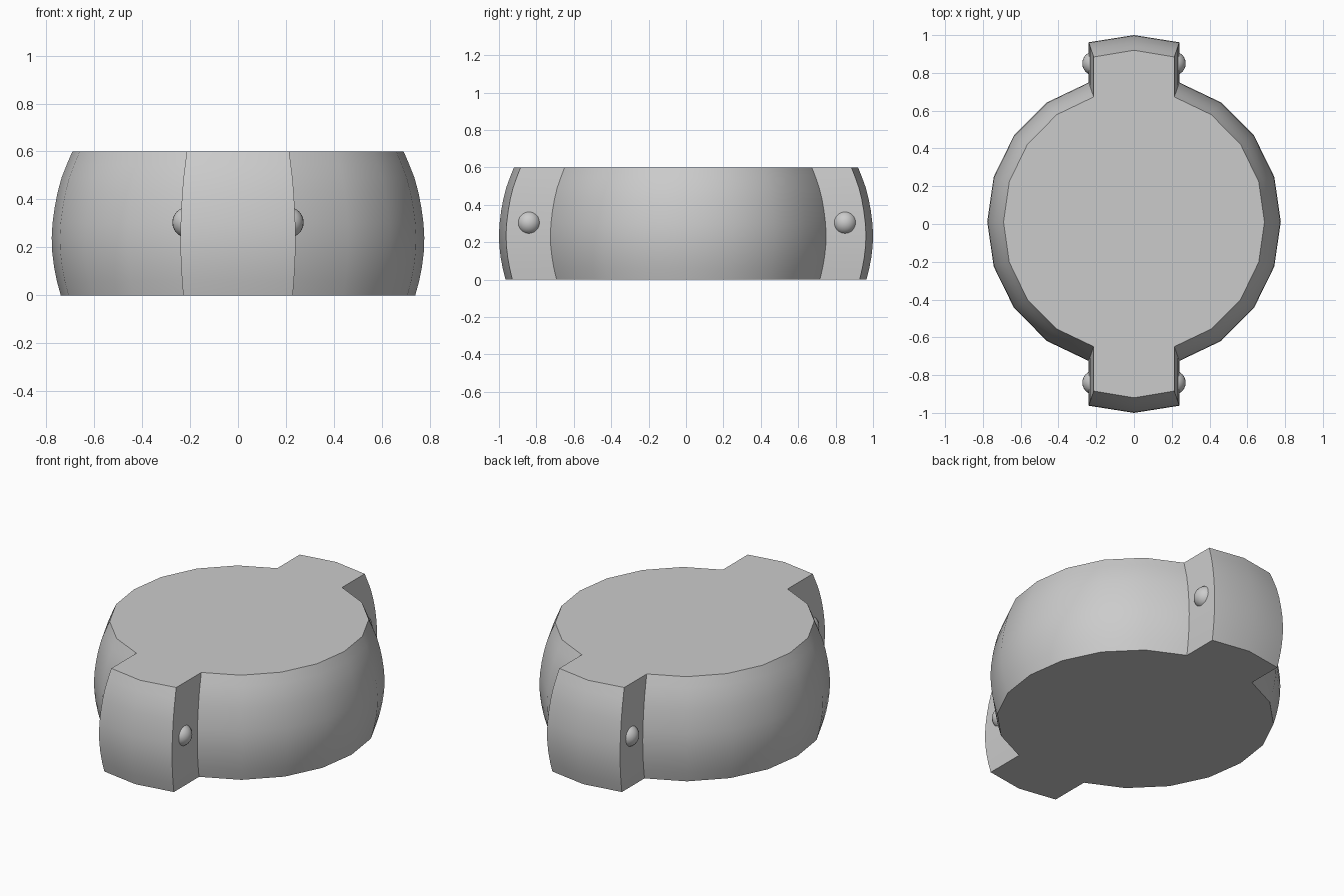
import bpy, bmesh, math

if "Cube" in bpy.data.objects:
    bpy.data.objects.remove(bpy.data.objects["Cube"])

# Outline quarter at the widest level: (x, y); the round part sits slightly back
SHIFT = 0.012
tab = [(0.0, 1.0), (0.24, 0.962)]
rim = [(0.24, 0.737), (0.46, 0.632), (0.635, 0.457), (0.743, 0.237)]
back = tab + [(x, y + SHIFT) for x, y in rim]
front = [(x, -y) for x, y in tab] + [(x, SHIFT - y) for x, y in rim]
right = back + [(0.777, SHIFT)] + front[::-1]
outline = right + [(-x, y) for x, y in right[-2:0:-1]]

# Bulging side: (z, inward offset)
levels = [(0, 0.035), (0.06, 0.02), (0.12, 0.009), (0.18, 0.002), (0.24, 0),
          (0.30, 0.003), (0.37, 0.012), (0.43, 0.023), (0.49, 0.038),
          (0.545, 0.058), (0.60, 0.08)]


def inset(x, y, d):
    r = math.hypot(x, y)
    return x * (1 - d / 0.72), y * (1 - d / r)


def smooth(obj):
    bpy.ops.object.select_all(action='DESELECT')
    obj.select_set(True)
    bpy.context.view_layer.objects.active = obj
    bpy.ops.object.shade_smooth_by_angle(angle=math.radians(35))


# Round body with two tabs, lofted through the levels
bm = bmesh.new()
rings = [[bm.verts.new((*inset(x, y, d), z)) for x, y in outline] for z, d in levels]
n = len(outline)
for a, b in zip(rings, rings[1:]):
    for i in range(n):
        j = (i + 1) % n
        bm.faces.new((a[i], a[j], b[j], b[i]))
bm.faces.new(rings[0])
bm.faces.new(rings[-1])
bmesh.ops.recalc_face_normals(bm, faces=bm.faces)
mesh = bpy.data.meshes.new("round_body")
bm.to_mesh(mesh)
bm.free()
body = bpy.data.objects.new("round_body", mesh)
bpy.context.collection.objects.link(body)
smooth(body)

# Rounded studs on both sides of each tab
for y, end in ((0.85, "back"), (-0.84, "front")):
    for s, side in ((1, "right"), (-1, "left")):
        bpy.ops.mesh.primitive_uv_sphere_add(
            segments=24, ring_count=12, radius=0.064, location=(s * 0.21, y, 0.304))
        stud = bpy.context.object
        stud.name = f"stud_{end}_{side}"
        smooth(stud)
